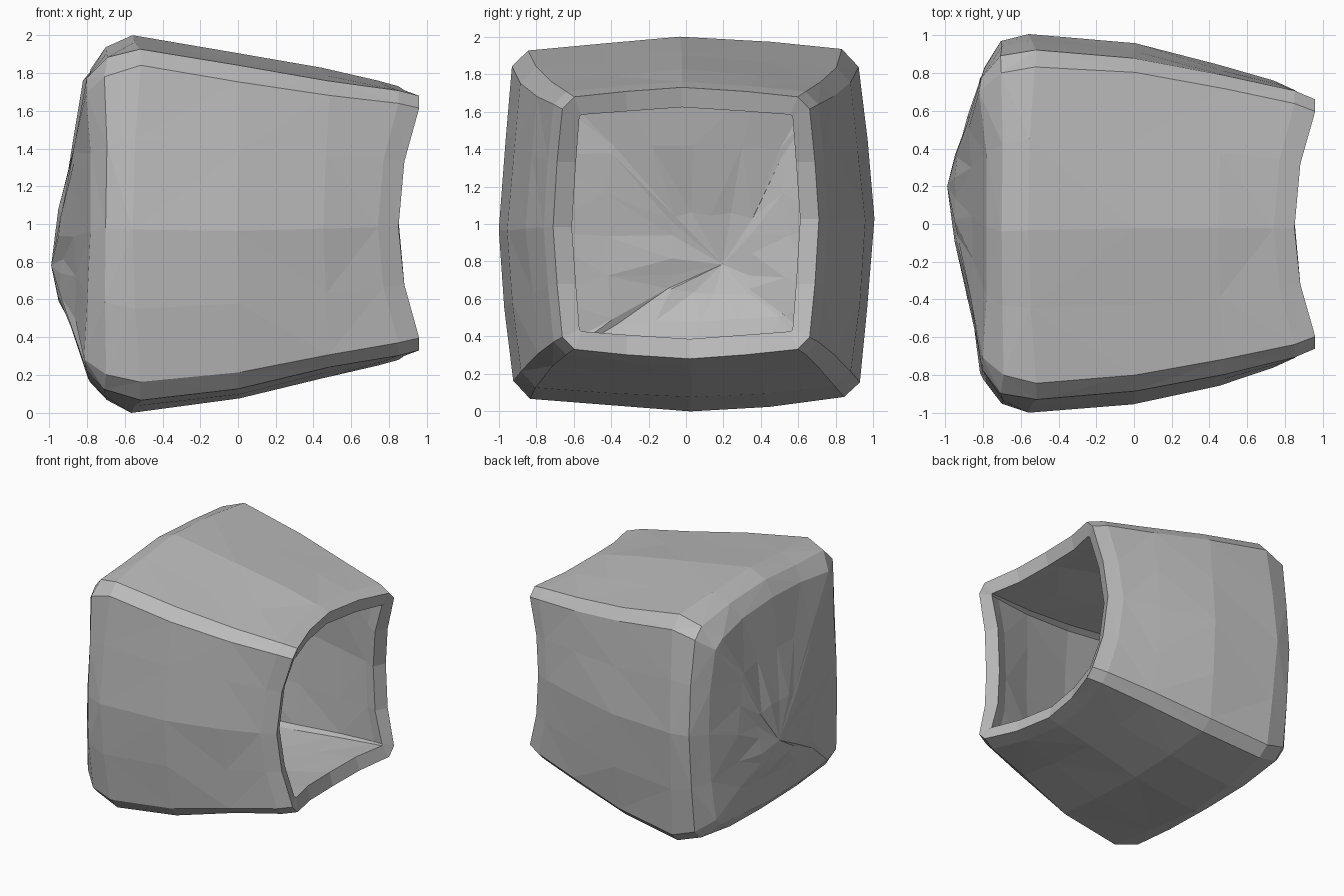
import bpy, bmesh, random
from mathutils import Vector

if "Cube" in bpy.data.objects:
    bpy.data.objects.remove(bpy.data.objects["Cube"])

random.seed(7)

# Grey stone
stone = bpy.data.materials.new("grey stone")
stone.diffuse_color = (0.5, 0.5, 0.5, 1)
stone.use_nodes = True
stone.node_tree.nodes["Principled BSDF"].inputs["Base Color"].default_value = stone.diffuse_color

# Quarter outline of a soft square, turned four times: 20 points
QUARTER = [(0.93, -0.84), (0.97, -0.45), (1.0, 0.03), (0.97, 0.45), (0.93, 0.84)]
outline = []
for turn in range(4):
    for a, b in QUARTER:
        for _ in range(turn):
            a, b = -b, a
        outline.append((a, b))

# Stations: x, half depth, bottom, top, sideways shift, corner reach in x, roughness
STATIONS = [
    (0.85, 0.71, 0.28, 1.73, 0.00, 0.11, 0.0),
    (0.74, 0.76, 0.25, 1.76, 0.00, 0.11, 0.0),
    (0.45, 0.85, 0.18, 1.82, 0.00, 0.03, 0.008),
    (0.00, 0.95, 0.07, 1.90, 0.00, 0.00, 0.008),
    (-0.56, 1.00, 0.00, 2.00, 0.00, 0.04, 0.008),
    (-0.70, 0.96, 0.06, 1.94, 0.00, 0.00, 0.01),
    (-0.78, 0.84, 0.16, 1.83, 0.00, -0.03, 0.012),
    (-0.87, 0.52, 0.43, 1.45, 0.06, 0.00, 0.016),
    (-0.94, 0.25, 0.59, 1.08, 0.14, 0.00, 0.014),
]


def wobble(amount):
    return Vector([random.uniform(-amount, amount) for _ in range(3)])


bm = bmesh.new()
rings = []
for x, half, low, high, shift, reach, rough in STATIONS:
    mid, tall = (low + high) / 2, (high - low) / 2
    ring = []
    for a, b in outline:
        corner = (min(abs(a), abs(b)) / 0.84) ** 2
        p = Vector((x + reach * corner, shift + a * half, mid + b * tall))
        ring.append(bm.verts.new(p + wobble(rough)))
    rings.append(ring)

# Walls, then the bulging closed end
n = len(outline)
for r, s in zip(rings, rings[1:]):
    for k in range(n):
        bm.faces.new((r[k], r[(k + 1) % n], s[(k + 1) % n], s[k]))
peak = bm.verts.new((-0.99, 0.20, 0.78))
for k in range(n):
    bm.faces.new((rings[-1][k], rings[-1][(k + 1) % n], peak))

bmesh.ops.triangulate(bm, faces=bm.faces[:], quad_method='SHORT_EDGE')
bmesh.ops.recalc_face_normals(bm, faces=bm.faces[:])
# Outward means the closed end looks toward -x
if sum(f.normal.x for f in peak.link_faces) > 0:
    bmesh.ops.reverse_faces(bm, faces=bm.faces[:])

mesh = bpy.data.meshes.new("hollow_stone")
bm.to_mesh(mesh)
bm.free()
mesh.materials.append(stone)
shell = bpy.data.objects.new("hollow_stone", mesh)
bpy.context.collection.objects.link(shell)

# Wall thickness
wall = shell.modifiers.new("wall", 'SOLIDIFY')
wall.thickness = 0.11
wall.offset = -1
